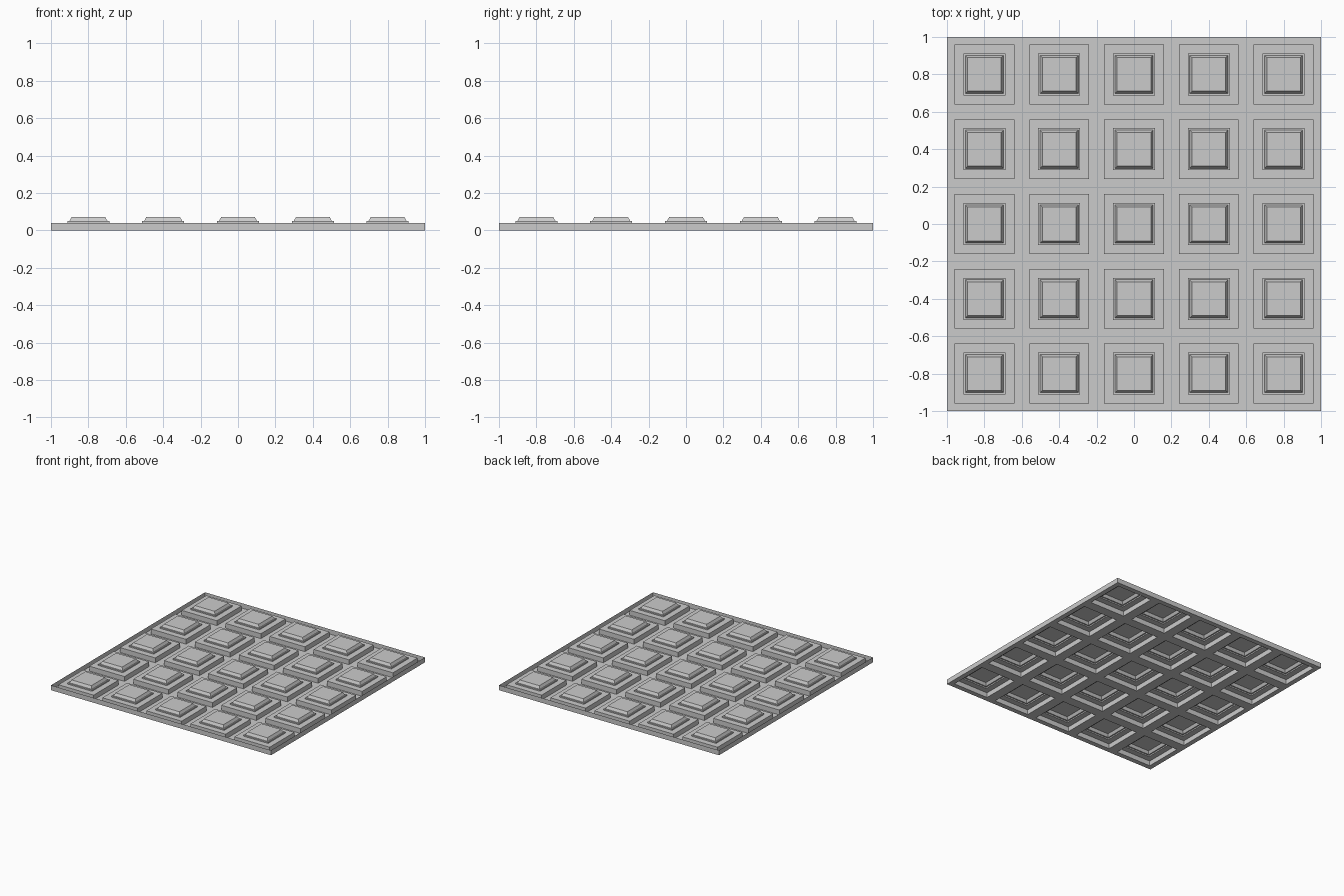
import bpy
import bmesh

cube = bpy.data.objects.get("Cube")
if cube:
    bpy.data.objects.remove(cube, do_unlink=True)

CELLS = 5
PITCH = 0.4
HALF_BLOCK = 0.16
RIM_HEIGHT = 0.04
# Half width and height of each square ring, from floor to top
TIERS = [(HALF_BLOCK, 0), (HALF_BLOCK, RIM_HEIGHT), (0.112, RIM_HEIGHT),
         (0.112, 0.05), (0.102, 0.05), (0.09, 0.072)]

grey = bpy.data.materials.new("light grey")
grey.use_nodes = True
color = (0.6, 0.6, 0.6, 1)
grey.diffuse_color = color
grey.node_tree.nodes["Principled BSDF"].inputs["Base Color"].default_value = color


def finish_mesh(bm, name):
    mesh = bpy.data.meshes.new(name)
    bm.to_mesh(mesh)
    bm.free()
    mesh.materials.append(grey)
    return mesh


def add_object(name, mesh, location=(0, 0, 0)):
    obj = bpy.data.objects.new(name, mesh)
    obj.location = location
    bpy.context.collection.objects.link(obj)


def square(bm, half, z):
    return [bm.verts.new((sx * half, sy * half, z))
            for sx, sy in ((-1, -1), (1, -1), (1, 1), (-1, 1))]


def loft(bm, tiers, cap):
    rings = [square(bm, half, z) for half, z in tiers]
    for low, high in zip(rings, rings[1:]):
        for i in range(4):
            j = (i + 1) % 4
            bm.faces.new((low[i], low[j], high[j], high[i]))
    if cap:
        bm.faces.new(rings[-1])


centers = [(i - (CELLS - 1) / 2) * PITCH for i in range(CELLS)]

# Thin floor with a square opening under every hollow block
lines = [-1] + [c + s * HALF_BLOCK for c in centers for s in (-1, 1)] + [1]
bm = bmesh.new()
grid = [[bm.verts.new((x, y, 0)) for x in lines] for y in lines]
for r in range(len(lines) - 1):
    for c in range(len(lines) - 1):
        if r % 2 == 0 or c % 2 == 0:
            bm.faces.new((grid[r][c], grid[r][c + 1],
                          grid[r + 1][c + 1], grid[r + 1][c]))
add_object("tray_floor", finish_mesh(bm, "tray_floor"))

# Thin upright rim
bm = bmesh.new()
loft(bm, [(1, 0), (1, RIM_HEIGHT)], cap=False)
add_object("outer_rim", finish_mesh(bm, "outer_rim"))

# Stepped hollow blocks, all sharing one mesh
bm = bmesh.new()
loft(bm, TIERS, cap=True)
block = finish_mesh(bm, "stepped_block")
for row, y in enumerate(centers):
    for col, x in enumerate(centers):
        add_object(f"stepped_block_{row + 1}_{col + 1}", block, (x, y, 0))
